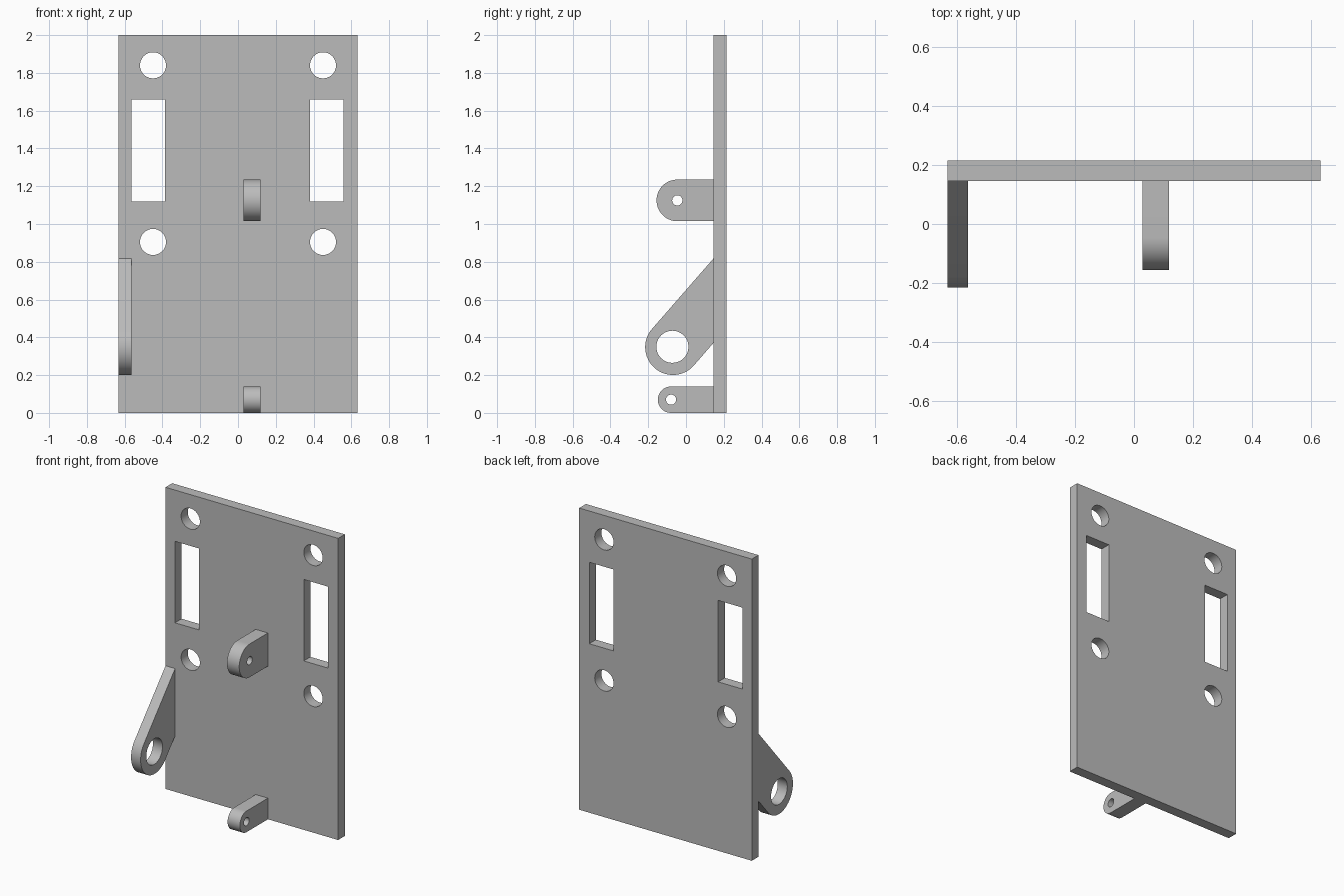
import bpy
import bmesh
from math import cos, sin, radians, pi

old = bpy.data.objects.get("Cube")
if old:
    bpy.data.objects.remove(old, do_unlink=True)

grey = bpy.data.materials.new("plain grey")
grey.use_nodes = True
GREY = (0.5, 0.5, 0.5, 1)
grey.diffuse_color = GREY
grey.node_tree.nodes["Principled BSDF"].inputs["Base Color"].default_value = GREY


def arc(cx, cy, r, start, end, n):
    """Points on an arc, angles in degrees."""
    return [(cx + r * cos(radians(start + (end - start) * i / n)),
             cy + r * sin(radians(start + (end - start) * i / n)))
            for i in range(n + 1)]


def circle(cx, cy, r, n=48):
    return arc(cx, cy, r, 0, 360, n)[:-1]


def rect(x0, y0, x1, y1):
    return [(x0, y0), (x1, y0), (x1, y1), (x0, y1)]


def plate(name, loops, thickness, location, rotation):
    """Flat outline with holes, extruded evenly about its plane."""
    curve = bpy.data.curves.new(name, "CURVE")
    curve.dimensions = "2D"
    curve.fill_mode = "BOTH"
    curve.extrude = thickness / 2
    for pts in loops:
        spline = curve.splines.new("POLY")
        spline.points.add(len(pts) - 1)
        for p, (x, y) in zip(spline.points, pts):
            p.co = (x, y, 0, 1)
        spline.use_cyclic_u = True
    obj = bpy.data.objects.new(name, curve)
    bpy.context.collection.objects.link(obj)
    obj.location, obj.rotation_euler = location, rotation
    bpy.ops.object.select_all(action="DESELECT")
    obj.select_set(True)
    bpy.context.view_layer.objects.active = obj
    bpy.ops.object.convert(target="MESH")
    obj = bpy.context.object
    obj.name = name
    # weld caps to walls
    bm = bmesh.new()
    bm.from_mesh(obj.data)
    bmesh.ops.remove_doubles(bm, verts=bm.verts, dist=0.0001)
    bmesh.ops.recalc_face_normals(bm, faces=bm.faces)
    bm.to_mesh(obj.data)
    bm.free()
    obj.data.materials.clear()
    obj.data.materials.append(grey)
    bpy.ops.object.shade_smooth_by_angle(angle=radians(30))
    return obj


FRONT = 0.145   # front face of the back plate
HALF = 0.633    # half width of the back plate
SIDE = (pi / 2, 0, pi / 2)   # profile drawn in y, z and extruded along x

# Back plate with round holes and slots
holes = [circle(x, z, 0.069) for x in (-0.45, 0.45) for z in (0.905, 1.84)]
slots = [rect(x, 1.12, x + 0.178, 1.66) for x in (-0.564, 0.381)]
plate("back_plate", [rect(-HALF, 0, HALF, 2)] + holes + slots,
      0.07, (0, FRONT + 0.035, 0), (pi / 2, 0, 0))


# Rounded lugs with pin holes
def lug(name, cy, cz, r, hole):
    outline = [(FRONT, cz + r)] + arc(cy, cz, r, 90, 270, 32) + [(FRONT, cz - r)]
    plate(name, [outline, circle(cy, cz, hole, 32)], 0.09, (0.073, 0, 0), SIDE)


lug("middle_lug", -0.046, 1.125, 0.11, 0.027)
lug("bottom_lug", -0.079, 0.07, 0.07, 0.027)

# Slanted side arm with a large eye
cy, cz, r, slope = -0.069, 0.348, 0.147, 48.9
curve_pts = arc(cy, cz, r, slope + 90, slope + 270, 48)
rise = sin(radians(slope)) / cos(radians(slope))
ends = [(FRONT, z + (FRONT - y) * rise) for y, z in (curve_pts[-1], curve_pts[0])]
plate("side_arm", [curve_pts + ends, circle(-0.072, 0.35, 0.085)],
      0.07, (-HALF + 0.035, 0, 0), SIDE)
